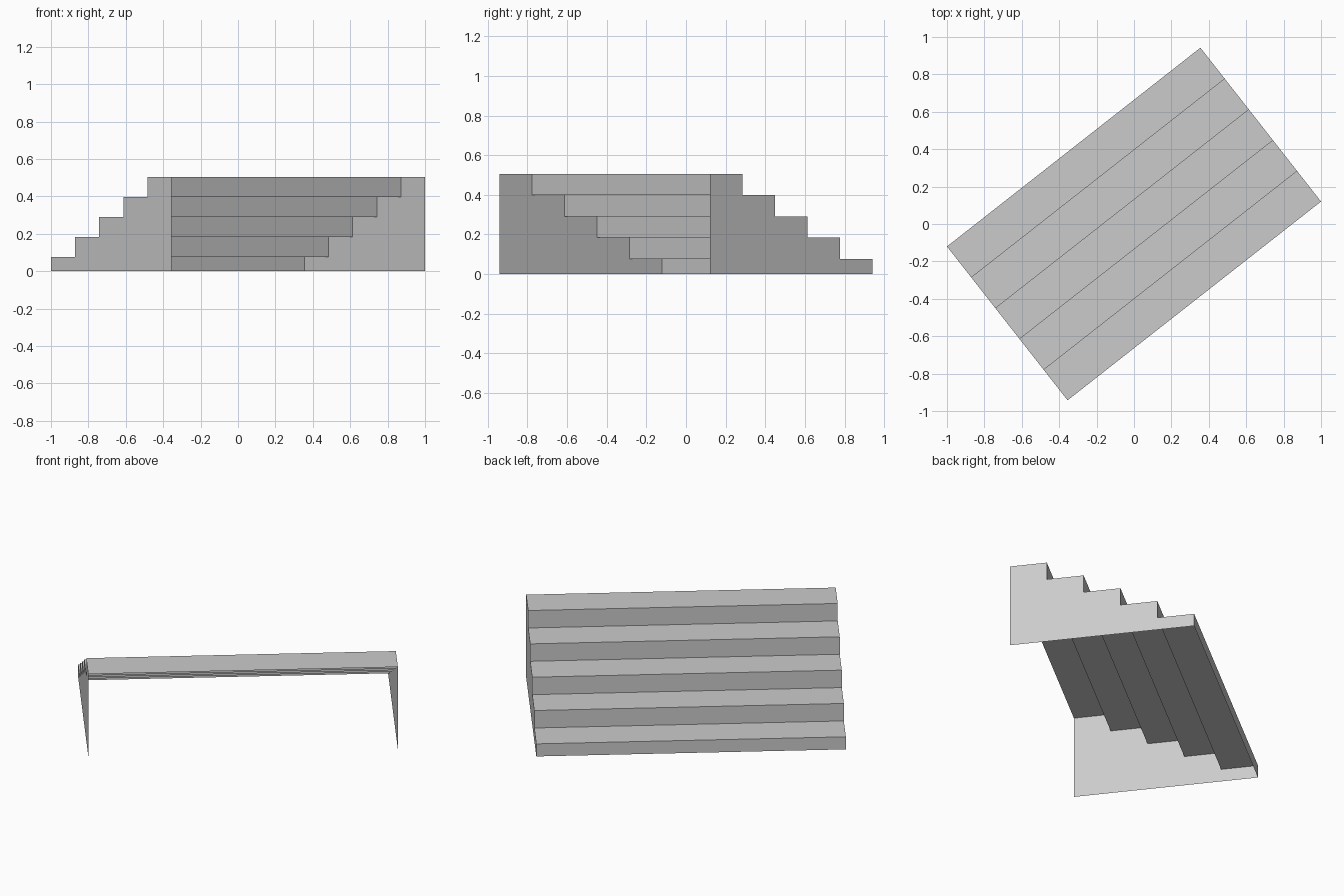
import bpy
import bmesh
from math import radians
from mathutils import Matrix

cube = bpy.data.objects.get("Cube")
if cube:
    bpy.data.objects.remove(cube, do_unlink=True)

WIDTH, DEPTH, STEPS = 1.722, 1.045, 5
FIRST_RISE, RISE = 0.077, 0.107
TURN = Matrix.Rotation(radians(38.1), 4, 'Z')

grey = bpy.data.materials.new("light grey")
grey.use_nodes = True
colour = (0.6, 0.6, 0.6, 1)
grey.diffuse_color = colour
grey.node_tree.nodes["Principled BSDF"].inputs["Base Color"].default_value = colour


def make_part(name, polygons):
    """Thin sheet part from a list of polygons, turned to the final heading."""
    bm = bmesh.new()
    for points in polygons:
        bm.faces.new([bm.verts.new(p) for p in points])
    bmesh.ops.remove_doubles(bm, verts=bm.verts, dist=0.0001)
    bm.transform(TURN)
    mesh = bpy.data.meshes.new(name)
    bm.to_mesh(mesh)
    bm.free()
    mesh.materials.append(grey)
    obj = bpy.data.objects.new(name, mesh)
    bpy.context.collection.objects.link(obj)


# Stepped profile (depth, height), from the low end up to the tall open end
profile = [(DEPTH / 2, 0)]
for i in range(STEPS):
    height = FIRST_RISE + i * RISE
    profile.append((DEPTH / 2 - i * DEPTH / STEPS, height))
    profile.append((DEPTH / 2 - (i + 1) * DEPTH / STEPS, height))

# Treads and risers, swept across the width
half = WIDTH / 2
make_part("treads_and_risers", [
    [(half, *a), (half, *b), (-half, *b), (-half, *a)][::-1]
    for a, b in zip(profile, profile[1:])])

# Side walls, built as one column under each tread edge
outline = []
for i in range(STEPS):
    outline += [profile[2 * i + 1], profile[2 * i + 2]]
outline = [(DEPTH / 2, 0)] + outline + [(-DEPTH / 2, 0)]
# The corner points of the risers complete the stepped outline
corners = []
for a, b in zip(outline, outline[1:]):
    corners.append(a)
    if a[0] != b[0] and a[1] != b[1]:
        corners.append((a[0], b[1]))
corners.append(outline[-1])
make_part("right_side_wall", [[(-half, y, z) for y, z in corners]])
make_part("left_side_wall", [[(half, y, z) for y, z in reversed(corners)]])
